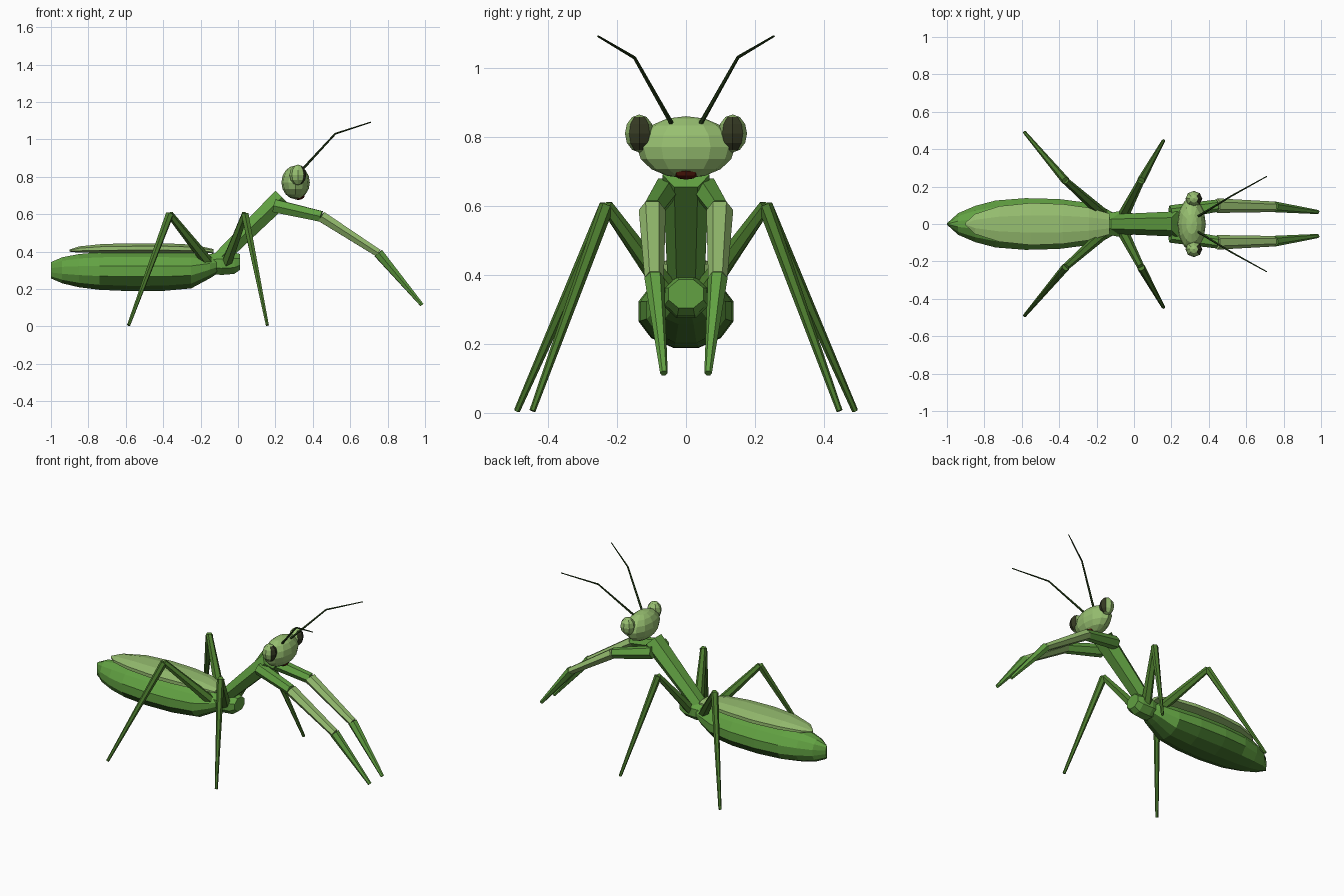
import bpy, bmesh, math
from mathutils import Vector

if "Cube" in bpy.data.objects:
    bpy.data.objects.remove(bpy.data.objects["Cube"])


def material(name, r, g, b):
    m = bpy.data.materials.new(name)
    m.diffuse_color = [(c / 255) ** 2.2 for c in (r, g, b)] + [1]
    m.use_nodes = True
    m.node_tree.nodes["Principled BSDF"].inputs["Base Color"].default_value = m.diffuse_color
    return m


BODY = material("leaf green", 98, 160, 68)
LIGHT = material("pale green", 150, 190, 112)
LEG = material("stem green", 78, 124, 50)
BELLY = material("belly green", 66, 110, 46)
DARK = material("antenna dark green", 42, 64, 30)
PUPIL = material("pupil dark olive", 56, 60, 40)
MOUTH = material("mouth dark red", 82, 30, 20)


def finish(name, bm, mats, rule=None):
    bmesh.ops.recalc_face_normals(bm, faces=bm.faces)
    bm.normal_update()
    if rule:
        for f in bm.faces:
            f.material_index = rule(f)
    me = bpy.data.meshes.new(name)
    bm.to_mesh(me)
    bm.free()
    for m in mats:
        me.materials.append(m)
    ob = bpy.data.objects.new(name, me)
    bpy.context.collection.objects.link(ob)
    return ob


def skin(name, rings, mats, rule=None):
    """Bridge a list of equal-length point rings and cap both ends."""
    bm = bmesh.new()
    vr = [[bm.verts.new(p) for p in ring] for ring in rings]
    n = len(vr[0])
    for a, b in zip(vr, vr[1:]):
        for i in range(n):
            j = (i + 1) % n
            bm.faces.new((a[i], a[j], b[j], b[i]))
    bm.faces.new(vr[0])
    bm.faces.new(vr[-1])
    return finish(name, bm, mats, rule)


def hull(name, stations, n, mats, rule=None):
    """Elliptic sections along x: (x, centre z, half width, half height)."""
    rings = []
    for x, z, w, h in stations:
        angles = [2 * math.pi * (i + 0.5) / n for i in range(n)]
        rings.append([(x, w * math.cos(a), z + h * math.sin(a)) for a in angles])
    return skin(name, rings, mats, rule)


def limb(name, p, q, r0, r1, mat, n=6, flat=1.0):
    """Tapered straight prism between two points."""
    p, q = Vector(p), Vector(q)
    d = (q - p).normalized()
    u = d.cross(Vector((0, 0, 1))).normalized()
    v = u.cross(d)
    rings = []
    for c, r in ((p, r0), (q, r1)):
        angles = [2 * math.pi * i / n for i in range(n)]
        rings.append([c + u * (r * math.cos(a)) + v * (r * flat * math.sin(a))
                      for a in angles])
    return skin(name, rings, [mat])


def ball(name, centre, size, seg, rng, mats, rule=None):
    bm = bmesh.new()
    bmesh.ops.create_uvsphere(bm, u_segments=seg, v_segments=rng, radius=1)
    for v in bm.verts:
        v.co = Vector([c + s * k for c, s, k in zip(centre, size, v.co)])
    return finish(name, bm, mats, rule)


# Abdomen with darker belly, pinched to an upright edge at the tail
hull("abdomen", [(-1.0, .30, .004, .045), (-.94, .30, .06, .072),
                 (-.85, .298, .10, .092), (-.74, .296, .13, .104),
                 (-.58, .294, .143, .109), (-.40, .294, .138, .108),
                 (-.25, .298, .118, .098), (-.15, .32, .085, .065),
                 (-.09, .335, .05, .04)], 12, [BODY, BELLY],
     lambda f: 1 if f.normal.z < -.55 else 0)

# Folded wings
hull("folded_wings", [(-.90, .405, .008, .006), (-.85, .411, .058, .018),
                      (-.72, .417, .103, .026), (-.55, .418, .122, .028),
                      (-.38, .418, .115, .028), (-.24, .415, .094, .024),
                      (-.13, .402, .06, .012)], 8, [LIGHT])

# Thorax and neck
hull("thorax", [(-.19, .335, .035, .035), (-.15, .335, .06, .056),
                (-.09, .336, .072, .066), (-.02, .338, .066, .062),
                (.012, .345, .055, .045)], 8, [BODY])
limb("neck", (-.11, 0, .35), (.235, 0, .69), .052, .068, BODY, 6, .85)

# Head and mouth
ball("head", (.308, 0, .77), (.076, .142, .09), 12, 8, [LIGHT])
ball("mouth", (.322, 0, .70), (.035, .042, .024), 8, 6, [MOUTH])

for side, s in (("left", 1), ("right", -1)):
    # Eyes with a dark patch facing forward
    ball(side + "_eye", (.32, s * .135, .81), (.045, .042, .055), 8, 6,
         [LIGHT, PUPIL],
         lambda f: 1 if f.normal.x > .55 and f.normal.y * s < .45 else 0)

    # Antennae
    bend = (.52, s * .15, 1.03)
    limb(side + "_antenna_base", (.34, s * .04, .835), bend, .007, .005, DARK, 5)
    limb(side + "_antenna_tip", bend, (.71, s * .255, 1.092), .005, .003, DARK, 5)

    # Grasping arms
    shoulder, elbow = (.195, s * .06, .645), (.445, s * .098, .588)
    wrist, tip = (.75, s * .092, .392), (.983, s * .064, .115)
    limb(side + "_upper_arm", shoulder, elbow, .040, .033, BODY)
    limb(side + "_forearm", elbow, wrist, .039, .028, LIGHT, 6, .85)
    limb(side + "_claw", wrist, tip, .029, .011, BODY)

    # Walking legs
    for pos, hip, knee, foot in (
            ("front", (-.06, .04, .34), (.037, .23, .60), (.157, .445, .006)),
            ("rear", (-.15, .04, .33), (-.365, .23, .60), (-.585, .49, .006))):
        hip, knee, foot = [(x, s * y, z) for x, y, z in (hip, knee, foot)]
        limb(f"{side}_{pos}_thigh", hip, knee, .031, .019, LEG)
        limb(f"{side}_{pos}_shin", knee, foot, .022, .009, LEG)
